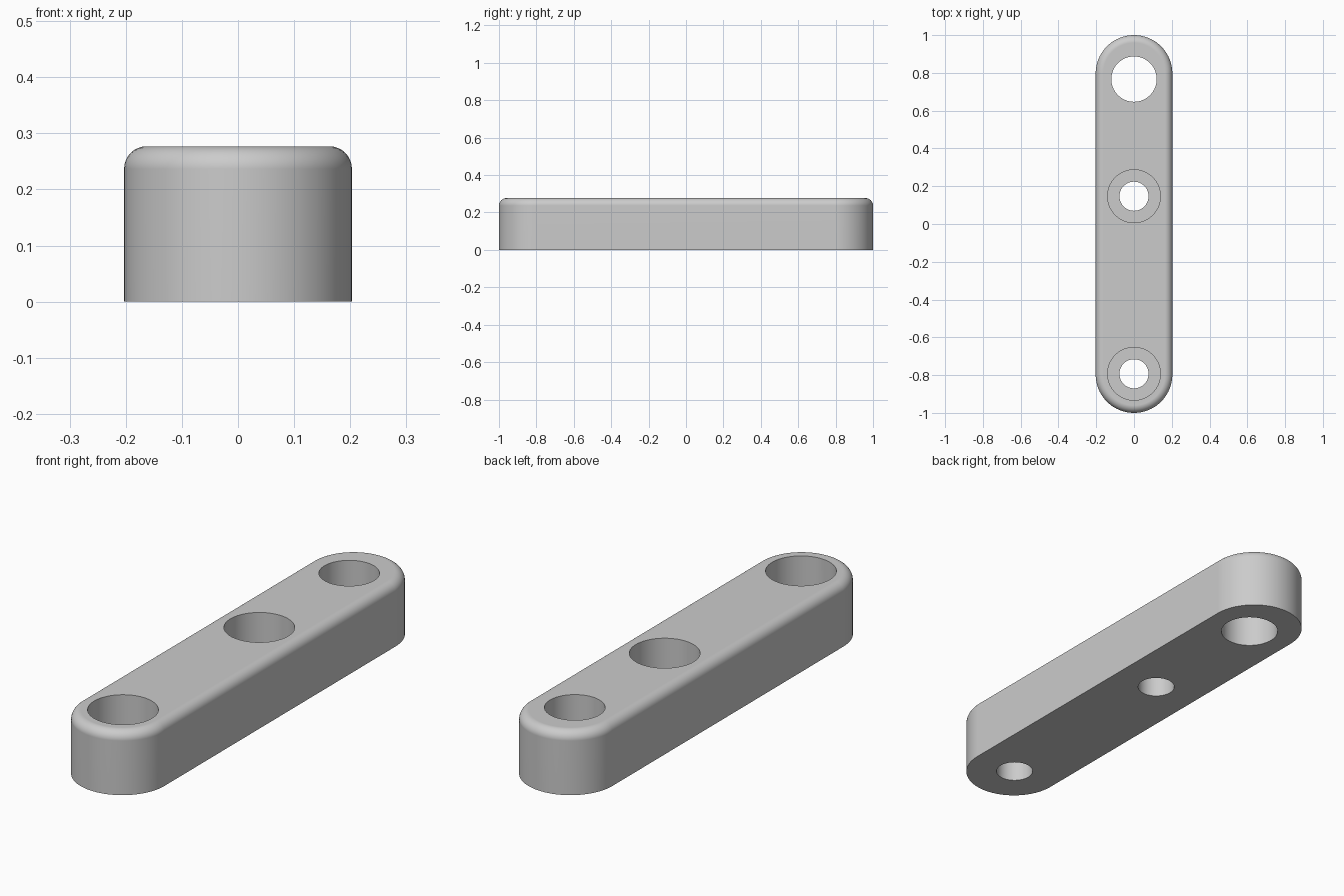
import bpy
import bmesh
from math import sin, cos, pi, radians

if "Cube" in bpy.data.objects:
    bpy.data.objects.remove(bpy.data.objects["Cube"], do_unlink=True)

HALF_WIDTH, HEIGHT, FILLET = 0.203, 0.277, 0.04
END_Y = 1 - HALF_WIDTH      # centre of each rounded end
ARC, STEPS = 40, 8          # segments per rounded end and per fillet

grey = bpy.data.materials.new("plain_grey")
grey.use_nodes = True
colour = (0.6, 0.6, 0.6, 1)
grey.diffuse_color = colour
grey.node_tree.nodes["Principled BSDF"].inputs["Base Color"].default_value = colour


def slot_ring(bm, radius, z):
    """One outline with rounded ends at height z."""
    ring = []
    for end in (0, 1):
        centre = END_Y if end == 0 else -END_Y
        for i in range(ARC + 1):
            a = end * pi + pi * i / ARC
            ring.append(bm.verts.new((radius * cos(a), centre + radius * sin(a), z)))
    return ring


def cut_hole(body, name, y, radius, bottom):
    """Drill a round hole from above the bar down to the given height."""
    top = HEIGHT + 0.1
    bpy.ops.mesh.primitive_cylinder_add(vertices=64, radius=radius, depth=top - bottom,
                                        location=(0, y, (top + bottom) / 2))
    cutter = bpy.context.object
    cutter.name = name
    cutter.hide_render = True
    cutter.data.materials.append(grey)
    mod = body.modifiers.new(name, 'BOOLEAN')
    mod.operation = 'DIFFERENCE'
    mod.solver = 'EXACT'
    mod.object = cutter
    bpy.context.view_layer.objects.active = body
    bpy.ops.object.modifier_apply(modifier=mod.name)
    bpy.data.objects.remove(cutter, do_unlink=True)


# Bar with straight sides and a rounded top edge
bm = bmesh.new()
rings = [slot_ring(bm, HALF_WIDTH, 0)]
for i in range(STEPS + 1):
    a = pi / 2 * i / STEPS
    rings.append(slot_ring(bm, HALF_WIDTH - FILLET * (1 - cos(a)),
                           HEIGHT - FILLET * (1 - sin(a))))
for low, high in zip(rings, rings[1:]):
    for i in range(len(low)):
        j = (i + 1) % len(low)
        bm.faces.new((low[i], low[j], high[j], high[i]))
bm.faces.new(rings[0][::-1])
bm.faces.new(rings[-1])
mesh = bpy.data.meshes.new("link_bar")
bm.to_mesh(mesh)
bm.free()
mesh.materials.append(grey)
bar = bpy.data.objects.new("link_bar", mesh)
bpy.context.collection.objects.link(bar)

# Wide through hole at the back, two counterbored screw holes
cut_hole(bar, "wide_hole", 0.767, 0.12, -0.1)
for y in (0.147, -0.793):
    cut_hole(bar, "screw_hole", y, 0.077, -0.1)
    cut_hole(bar, "counterbore", y, 0.14, HEIGHT - 0.155)

# Smooth curved walls, crisp hole rims and flat top
bpy.ops.object.select_all(action='DESELECT')
bar.select_set(True)
bpy.context.view_layer.objects.active = bar
bpy.ops.object.shade_smooth_by_angle(angle=radians(30))
flat = bar.modifiers.new("flat_face_normals", 'WEIGHTED_NORMAL')
flat.keep_sharp = True
